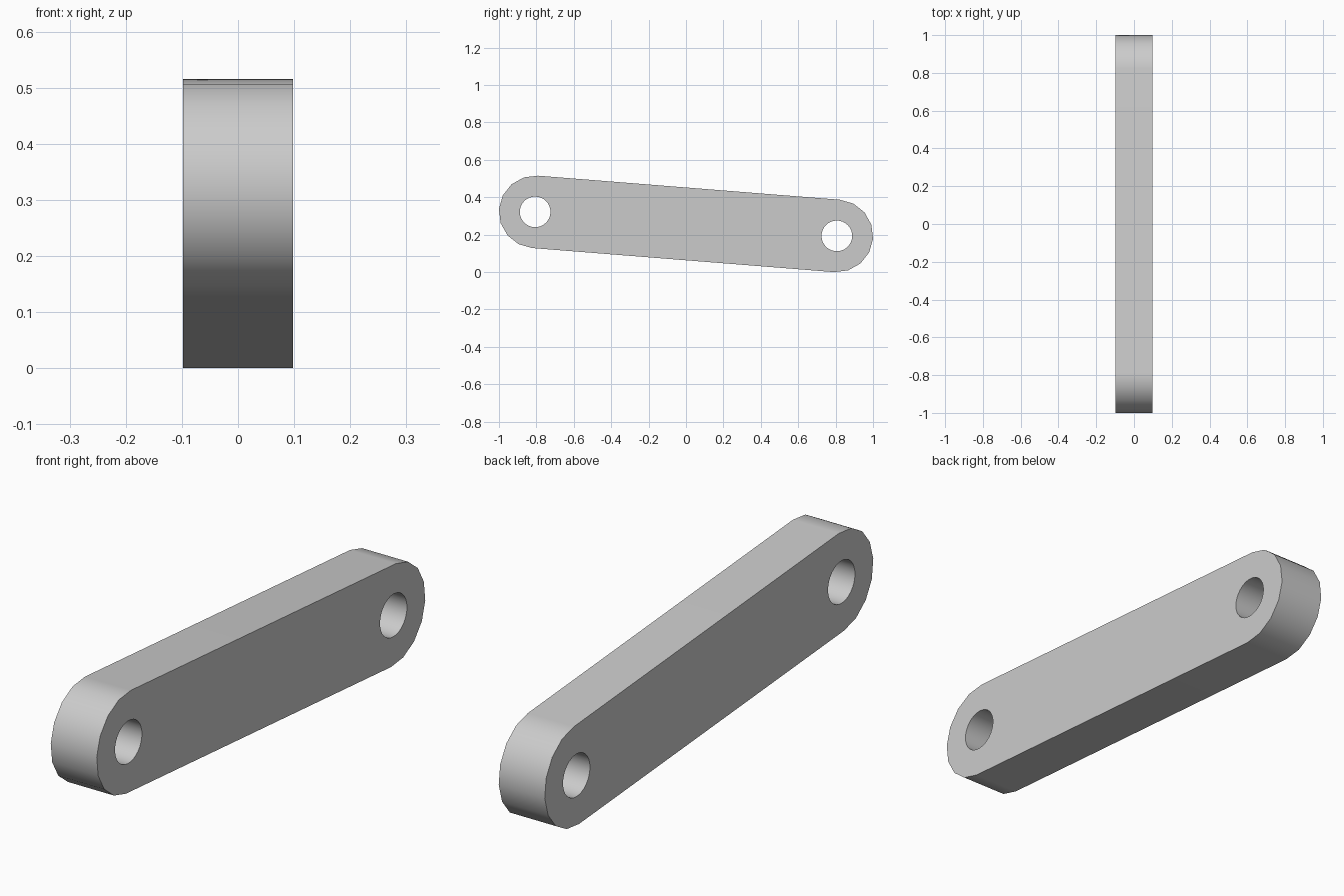
import bpy, bmesh
from math import pi, sin, cos, atan2
from mathutils import Vector

cube = bpy.data.objects.get("Cube")
if cube:
    bpy.data.objects.remove(cube, do_unlink=True)

# Link dimensions: pivot centres lie in the y-z plane
HALF_WIDTH = 0.098
END_RADIUS = 0.194
HOLE_RADIUS = 0.082
ARC_STEPS = 8
HOLE_STEPS = 32
front = Vector((0, -0.8066, 0.3218))
back = Vector((0, 0.8066, 0.1934))
tilt = atan2(back.z - front.z, back.y - front.y)

grey = bpy.data.materials.new("grey metal")
grey.use_nodes = True
colour = (0.6, 0.6, 0.6, 1)
grey.diffuse_color = colour
grey.node_tree.nodes["Principled BSDF"].inputs["Base Color"].default_value = colour


def arc(centre, radius, start, sweep, steps, closed=False):
    """Points on an arc in the y-z plane."""
    count = steps if closed else steps + 1
    angles = [start + sweep * i / steps for i in range(count)]
    return [centre + radius * Vector((0, cos(a), sin(a))) for a in angles]


def add_loop(bm, points):
    verts = [bm.verts.new(p) for p in points]
    return [bm.edges.new((v, verts[i - 1])) for i, v in enumerate(verts)]


# Rounded outline and two pivot holes
bm = bmesh.new()
outline = arc(back, END_RADIUS, tilt - pi / 2, pi, ARC_STEPS)
outline += arc(front, END_RADIUS, tilt + pi / 2, pi, ARC_STEPS)
edges = add_loop(bm, outline)
for centre in (front, back):
    edges += add_loop(bm, arc(centre, HOLE_RADIUS, 0, 2 * pi, HOLE_STEPS, True))
bmesh.ops.triangle_fill(bm, use_beauty=True, edges=edges, normal=(1, 0, 0))

# Thickness across x
bmesh.ops.translate(bm, vec=(-HALF_WIDTH, 0, 0), verts=bm.verts[:])
extruded = bmesh.ops.extrude_face_region(bm, geom=bm.faces[:], use_keep_orig=True)
top = [g for g in extruded["geom"] if isinstance(g, bmesh.types.BMVert)]
bmesh.ops.translate(bm, vec=(2 * HALF_WIDTH, 0, 0), verts=top)
bmesh.ops.recalc_face_normals(bm, faces=bm.faces[:])

mesh = bpy.data.meshes.new("link_bar")
bm.to_mesh(mesh)
bm.free()
mesh.materials.append(grey)
link = bpy.data.objects.new("link_bar", mesh)
bpy.context.collection.objects.link(link)

# Smooth ends and bores, with flat long sides and crisp rims
bpy.ops.object.select_all(action="DESELECT")
link.select_set(True)
bpy.context.view_layer.objects.active = link
bpy.ops.object.shade_smooth_by_angle(angle=pi / 6)
weighted = link.modifiers.new("weighted_normals", "WEIGHTED_NORMAL")
weighted.keep_sharp = True
